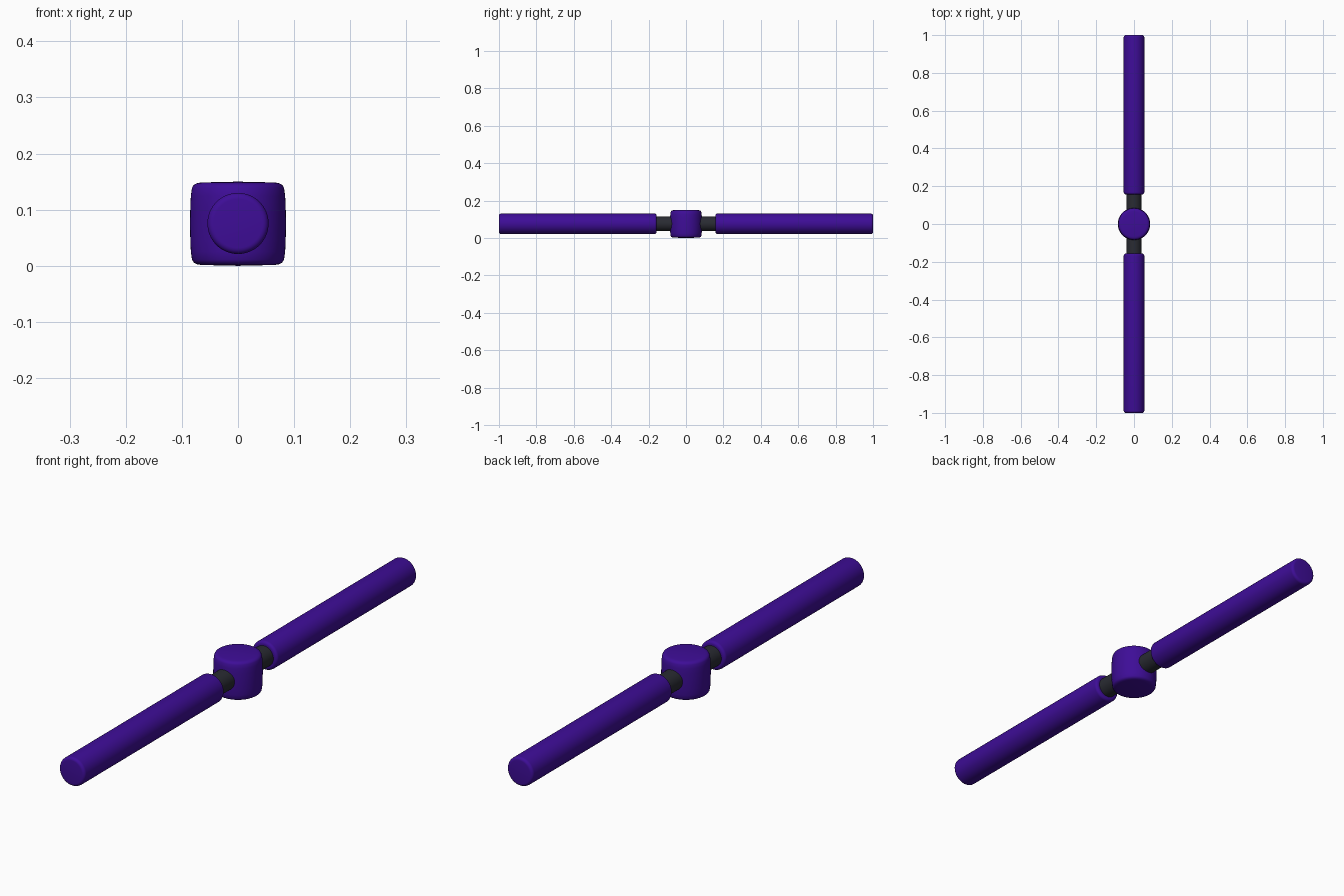
import bpy, bmesh, math
from mathutils import Matrix

if "Cube" in bpy.data.objects:
    bpy.data.objects.remove(bpy.data.objects["Cube"])

CZ = 0.0755  # height of the shaft axis


def material(name, rgb):
    m = bpy.data.materials.new(name)
    m.diffuse_color = (*rgb, 1.0)
    m.use_nodes = True
    m.node_tree.nodes["Principled BSDF"].inputs["Base Color"].default_value = m.diffuse_color
    return m


purple = material("deep purple", (0.048, 0.004, 0.31))
dark = material("dark grey", (0.022, 0.024, 0.032))


def lathe(name, profile, mat, matrix, steps=64):
    """Revolve (radius, height) points about z, then place the mesh."""
    bm = bmesh.new()
    verts = [bm.verts.new((r, 0, h)) for r, h in profile]
    edges = [bm.edges.new(p) for p in zip(verts, verts[1:])]
    bmesh.ops.spin(bm, geom=verts + edges, cent=(0, 0, 0), axis=(0, 0, 1),
                   angle=2 * math.pi, steps=steps)
    bmesh.ops.remove_doubles(bm, verts=bm.verts, dist=1e-5)
    bmesh.ops.recalc_face_normals(bm, faces=bm.faces)
    bmesh.ops.transform(bm, matrix=matrix, verts=bm.verts)
    me = bpy.data.meshes.new(name)
    bm.to_mesh(me)
    bm.free()
    me.materials.append(mat)
    ob = bpy.data.objects.new(name, me)
    bpy.context.collection.objects.link(ob)
    bpy.context.view_layer.objects.active = ob
    ob.select_set(True)
    bpy.ops.object.shade_smooth_by_angle(angle=math.radians(40))
    ob.select_set(False)
    return ob


def rounded_rod(radius, start, end, bevel, n=5):
    """Rod profile with rounded rims at both ends."""
    arc = [(radius - bevel + bevel * math.sin(a), bevel - bevel * math.cos(a))
           for a in (i * math.pi / 2 / n for i in range(n + 1))]
    low = [(r, start + h) for r, h in arc]
    high = [(r, end - h) for r, h in reversed(arc)]
    return [(0, start)] + low + high + [(0, end)]


# central hub, slightly barrel shaped
half = [(0, 0), (0.066, 0.0015), (0.074, 0.003), (0.079, 0.006),
        (0.082, 0.011), (0.084, 0.025), (0.085, 0.045), (0.0855, CZ - 0.0005)]
hub = half + [(r, 0.15 - h) for r, h in reversed(half[:-1])]
lathe("hub", hub, purple, Matrix.Identity(4))

# front and back arms with their dark connecting pins
for label, side in (("front", 1), ("back", -1)):
    place = Matrix.Translation((0, 0, CZ)) @ Matrix.Rotation(side * math.pi / 2, 4, 'X')
    lathe(label + "_arm", rounded_rod(0.0545, 0.157, 1.0, 0.011), purple, place)
    pin = [(0, 0.04), (0.039, 0.04), (0.039, 0.17), (0, 0.17)]
    lathe(label + "_pin", pin, dark, place)
